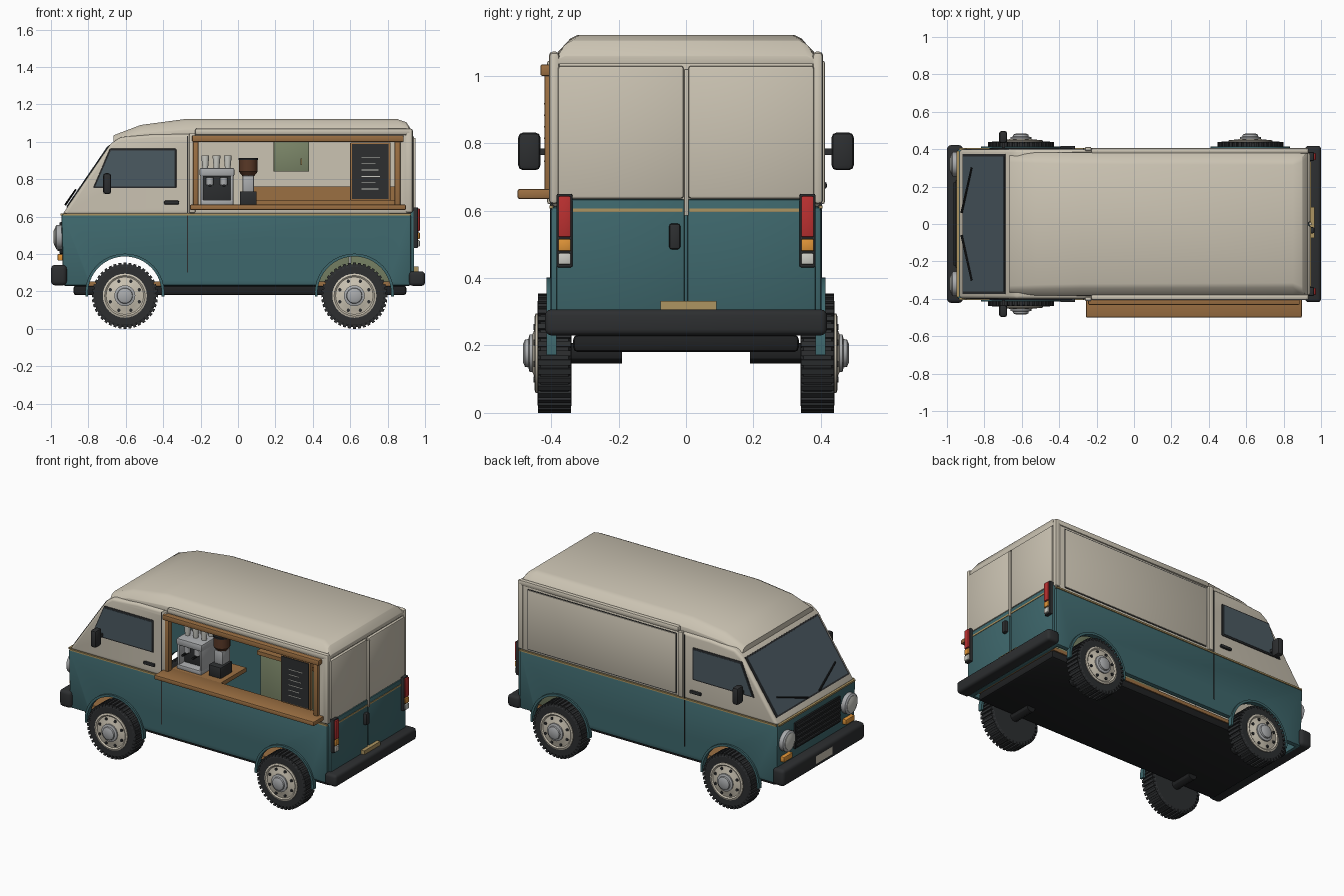
import bpy, bmesh, math
from mathutils import Vector

if "Cube" in bpy.data.objects:
    bpy.data.objects.remove(bpy.data.objects["Cube"])

COL = dict(teal=(.048, .136, .15), cream=(.6, .55, .45), wood=(.33, .16, .055), dark=(.026, .028, .03),
           black=(.014, .015, .016), glass=(.07, .1, .12), olive=(.2, .24, .14), steel=(.4, .41, .42),
           gold=(.42, .3, .12), red=(.5, .03, .03), amber=(.75, .3, .04), lamp=(.6, .6, .55), brown=(.1, .04, .02))
MATS = {}
for k, c in COL.items():
    MATS[k] = bpy.data.materials.new(k)
    MATS[k].diffuse_color = (*c, 1)


def finish(name, bm, col, bevel=0, seg=2, cutters=()):
    bmesh.ops.recalc_face_normals(bm, faces=bm.faces)
    me = bpy.data.meshes.new(name)
    bm.to_mesh(me)
    bm.free()
    ob = bpy.data.objects.new(name, me)
    bpy.context.collection.objects.link(ob)
    if col:
        me.materials.append(MATS[col])
    if bevel:
        m = ob.modifiers.new("bevel", 'BEVEL')
        m.width, m.segments, m.limit_method, m.angle_limit = bevel, seg, 'ANGLE', .5
    for c in cutters:
        m = ob.modifiers.new("cut", 'BOOLEAN')
        m.object, m.operation, m.solver = c, 'DIFFERENCE', 'EXACT'
    bpy.context.view_layer.update()
    new = bpy.data.meshes.new_from_object(ob.evaluated_get(bpy.context.evaluated_depsgraph_get()))
    ob.modifiers.clear()
    ob.data = new
    for p in new.polygons:
        p.use_smooth = True
    new.set_sharp_from_angle(angle=math.radians(30))
    return ob


def prism(name, pts, y0, y1, col, bevel=0, seg=2, cutters=()):
    """Side profile (x, z) extruded from y0 to y1."""
    bm = bmesh.new()
    f = bm.faces.new([bm.verts.new((x, y0, z)) for x, z in pts])
    g = bmesh.ops.extrude_face_region(bm, geom=[f])
    for v in g['geom']:
        if isinstance(v, bmesh.types.BMVert):
            v.co.y = y1
    return finish(name, bm, col, bevel, seg, cutters)


def box(name, x0, x1, y0, y1, z0, z1, col, bevel=0, seg=2):
    return prism(name, [(x0, z0), (x1, z0), (x1, z1), (x0, z1)], y0, y1, col, bevel, seg)


def lathe(name, prof, c, col, axis='y', s=1, n=32, lugs=0):
    """Revolve (radius, offset) points about an axis through c; lugs adds tread blocks."""
    bm = bmesh.new()
    place = {'y': lambda u, v, a: (u, a * s, v), 'x': lambda u, v, a: (a * s, u, v),
             'z': lambda u, v, a: (u, v, a * s)}[axis]
    rings = [[bm.verts.new(Vector(c) + Vector(place(r * math.cos(i * math.tau / n), r * math.sin(i * math.tau / n), a)))
              for i in range(n)] for r, a in prof]
    for p, q in zip(rings, rings[1:]):
        for i in range(n):
            bm.faces.new((p[i], p[(i + 1) % n], q[(i + 1) % n], q[i]))
    bm.faces.new(rings[0])
    bm.faces.new(rings[-1])
    for i in range(lugs):
        a0, a1 = [(i + d) * math.tau / lugs for d in (-.3, .3)]
        vs = [bm.verts.new(Vector(c) + Vector((r * math.cos(a), y, r * math.sin(a))))
              for y in (-.049, .049) for r, a in ((.155, a0), (.177, a0), (.177, a1), (.155, a1))]
        for q in ((0, 1, 2, 3), (4, 5, 6, 7), (0, 1, 5, 4), (1, 2, 6, 5), (2, 3, 7, 6), (3, 0, 4, 7)):
            bm.faces.new([vs[j] for j in q])
    return finish(name, bm, col)


def arc(x, r, a0, a1, n=24):
    return [(x + r * math.cos(math.radians(a0 + (a1 - a0) * i / n)),
             .19 + r * math.sin(math.radians(a0 + (a1 - a0) * i / n))) for i in range(n + 1)]


WX = (-.605, .622)
# Body shells with cut interior, wheel arches and serving hatch
arches = [prism("arch_cutter", arc(x, .2, 0, 350, 35), -.6, .6, None) for x in WX]
low_in = box("lower_cutter", -.91, .90, -.375, .375, .1, .8, None)
up_in = prism("upper_cutter", [(-.90, .5), (-.90, .62), (-.65, .985), (-.6, 1.01), (.9, 1.015), (.9, .5)], -.375, .375, None)
hatch = box("hatch_cutter", -.225, .85, -.6, -.3, .655, 1.005, None)
prism("lower_body", [(-.935, .23), (.925, .23), (.925, .612), (-.945, .612)], -.402, .402, 'teal', .012, 2, [low_in] + arches)
prism("upper_body", [(-.94, .61), (-.68, .99), (-.63, 1.025), (-.45, 1.04), (.925, 1.05), (.925, .61)],
      -.4, .4, 'cream', .018, 3, [up_in, hatch])
for c in arches + [low_in, up_in, hatch]:
    bpy.data.objects.remove(c)

# High roof lofted through cross-sections: x, base half-width, base z, top half-width, top z
bm = bmesh.new()
rings = []
for x, wb, zb, wt, zt in ((-.665, .37, .985, .34, 1.035), (-.52, .385, 1.02, .335, 1.09), (-.28, .385, 1.03, .33, 1.122),
                          (.85, .385, 1.035, .325, 1.122), (.9, .385, 1.035, .345, 1.105), (.93, .385, 1.035, .37, 1.06)):
    half = [(wb, zb), (wb - .004, zb + (zt - zb) * .4), (wt + .014, zt - .012), (wt - .01, zt)]
    rings.append([bm.verts.new((x, y, z)) for y, z in half] + [bm.verts.new((x, -y, z)) for y, z in half[::-1]])
for p, q in zip(rings, rings[1:]):
    for i in range(8):
        bm.faces.new((p[i], p[(i + 1) % 8], q[(i + 1) % 8], q[i]))
bm.faces.new(rings[0])
bm.faces.new(rings[-1])
finish("high_roof", bm, 'cream', .006)

# Underbody and floor
box("underbody", -.88, .9, -.335, .335, .18, .232, 'black', .015)
box("floor", -.88, .9, -.335, .335, .23, .252, 'wood')


# Windscreen and wipers, placed along the slope
def slope(t, h):
    return (-.94 + .564 * t - .825 * h, .61 + .825 * t + .564 * h)


prism("windscreen_seal", [slope(.045, -.01), slope(.45, -.01), slope(.45, .004), slope(.045, .004)], -.375, .375, 'dark')
prism("windscreen", [slope(.055, -.01), slope(.44, -.01), slope(.44, .007), slope(.055, .007)], -.362, .362, 'glass')
for s in (-1, 1):
    a, b = slope(.055, .016), slope(.15, .016)
    bm = bmesh.new()
    p, q = Vector((a[0], s * .06, a[1])), Vector((b[0], s * .3, b[1]))
    bmesh.ops.create_cone(bm, cap_ends=True, segments=8, radius1=.006, radius2=.005, depth=(q - p).length)
    bm.transform(Vector((0, 0, 1)).rotation_difference(q - p).to_matrix().to_4x4())
    bmesh.ops.translate(bm, verts=bm.verts, vec=(p + q) / 2)
    finish("wiper", bm, 'black')


# Parts on both sides
def sbox(name, s, x0, x1, y0, y1, z0, z1, col, bevel=0):
    return box(name, x0, x1, s * y0, s * y1, z0, z1, col, bevel)


for s in (-1, 1):
    prism("side_window_seal", [(-.79, .7), (-.685, .963), (-.33, .963), (-.33, .752), (-.775, .752)][1:], s * .39, s * .406, 'dark', .004)
    prism("side_window", [(-.762, .762), (-.68, .953), (-.34, .953), (-.34, .762)], s * .39, s * .409, 'glass')
    sbox("door_handle", s, -.395, -.315, .4, .418, .665, .685, 'dark', .006)
    sbox("door_seam", s, -.273, -.268, .39, .4035, .3, 1.03, 'dark')
    sbox("door_post", s, -.262, -.228, .39, .412, .62, 1.045, 'cream', .006)
    sbox("belt_trim", s, -.935, .925, .395, .405, .606, .616, 'gold')
    sbox("roof_rail", s, -.23, .93, .375, .407, 1.035, 1.072, 'cream', .012)
    sbox("rear_corner_post", s, .895, .935, .375, .407, .62, 1.07, 'cream', .012)
    sbox("mirror_arm", s, -.705, -.69, .39, .45, .765, .785, 'dark')
    sbox("mirror", s, -.722, -.678, .432, .498, .72, .832, 'dark', .015)
    for x in WX:
        prism("arch_lip", arc(x, .212, -5, 185) + arc(x, .197, 185, -5), s * .385, s * .414, 'teal')
        # Wheel
        c = (x, s * .39, .177)
        lathe("tyre", [(.1, -.05), (.155, -.05), (.168, -.042), (.168, .042), (.155, .05), (.11, .05)], c, 'dark', 'y', s, 48, 40)
        lathe("rim", [(.118, .04), (.118, .056), (.108, .06), (.1, .054), (.07, .06), (.05, .068)], c, 'cream', 'y', s)
        lathe("hub", [(.056, .05), (.056, .074), (.042, .078), (.04, .088), (.026, .094)], c, 'steel', 'y', s, 24)
        for i in range(8):
            a = (i + .5) * math.tau / 8
            lathe("rim_hole", [(.009, .05), (.009, .063)], (x + .084 * math.cos(a), s * .39, .177 + .084 * math.sin(a)), 'dark', 'y', s, 10)
        lathe("axle_stub", [(.03, -.2), (.03, 0)], c, 'black', 'y', s, 12)
    # Front lamps
    c = (-.94, s * .32, .49)
    lathe("headlamp_ring", [(.066, 0), (.066, .03), (.056, .036)], c, 'steel', 'x', -1)
    lathe("headlamp", [(.055, .02), (.052, .038), (.03, .047)], c, 'lamp', 'x', -1)
    sbox("indicator", s, -.965, -.93, .275, .365, .365, .4, 'amber', .005)
    # Rear lamps
    sbox("tail_lamp_housing", s, .92, .962, .337, .384, .432, .65, 'dark', .004)
    for n, z0, z1 in (("red", .522, .643), ("amber", .48, .516), ("lamp", .44, .474)):
        sbox("tail_lamp_" + n, s, .95, .972, .342, .379, z0, z1, n, .004)
    # Rear doors
    sbox("rear_door_upper", s, .91, .942, .007, .38, .636, 1.03, 'cream', .008)
    sbox("rear_door_lower", s, .91, .942, .004, .385, .29, .634, 'teal', .006)
    sbox("rear_belt_trim", s, .93, .945, .01, .335, .596, .606, 'gold')

# Blank panel on the far side
box("side_panel_seam", -.215, .865, .39, .402, .63, 1.025, 'dark')
box("side_panel", -.21, .86, .39, .406, .635, 1.02, 'cream', .004)

# Front and rear details
box("front_trim", -.95, -.935, -.39, .39, .606, .617, 'gold')
box("grille", -.955, -.93, -.235, .235, .4, .57, 'black', .006)
for i in range(5):
    box("grille_slat", -.964, -.95, -.225, .225, .415 + i * .031, .428 + i * .031, 'dark', .003)
box("front_bumper", -1, -.915, -.422, .422, .232, .342, 'dark', .022, 3)
box("rear_bumper", .915, 1, -.418, .418, .23, .307, 'dark', .018, 3)
box("front_plate", -1.0, -.98, -.085, .085, .26, .31, 'cream')
box("rear_plate", .935, .965, -.075, .09, .295, .332, 'gold')
box("rear_handle", .935, .965, -.05, -.017, .485, .562, 'dark', .008)
box("hinge_bar", .935, .95, -.006, .008, .585, 1.02, 'cream', .003)

# Serving hatch frame and shelf
box("hatch_header", -.245, .885, -.432, -.385, 1.0, 1.034, 'wood', .005)
box("hatch_jamb", .838, .868, -.42, -.375, .655, 1.005, 'wood', .004)
box("hatch_jamb", -.24, -.212, -.415, -.375, .655, 1.005, 'wood', .004)
box("serving_shelf", -.257, .897, -.5, -.36, .635, .664, 'wood', .006)
box("service_counter", -.225, .13, -.37, -.1, .635, .662, 'wood')

# Menu board with plain chalk strokes
box("menu_frame", .6, .815, -.415, -.395, .685, .997, 'wood', .003)
box("menu_board", .61, .805, -.42, -.4, .695, .988, 'dark')
for i in range(6):
    box("chalk_line", .66, .66 + (.09, .075, .1)[i % 3], -.422, -.41, .745 + i * .034, .749 + i * .034, 'lamp')

# Interior cabinets and back counter
box("back_counter", .08, .86, .08, .375, .665, .69, 'wood')
box("splashback", .08, .86, .355, .374, .685, .76, 'wood')
for i in range(3):
    x = .09 + i * .256
    box("cabinet", x, x + .25, .1, .33, .252, .665, 'olive', .005)
    box("cabinet_knob", x + .2, x + .21, .085, .1, .52, .57, 'gold')
box("wall_cabinet", .19, .38, .2, .374, .84, 1.01, 'olive', .004)
box("wall_cabinet_handle", .335, .343, .188, .2, .875, .91, 'gold')

# Coffee machine and cups
box("machine_base", -.2, -.025, -.345, -.13, .662, .69, 'steel', .005)
box("machine_body", -.19, -.035, -.29, -.13, .68, .83, 'dark', .005)
box("machine_side", -.2, -.185, -.34, -.13, .68, .83, 'steel', .004)
box("machine_side", -.04, -.025, -.34, -.13, .68, .83, 'steel', .004)
box("machine_top", -.205, -.02, -.345, -.125, .815, .86, 'steel', .008)
for x in (-.15, -.075):
    lathe("brew_head", [(.02, 0), (.02, .04)], (x, -.31, .77), 'steel', 'z', n=16)
    lathe("brew_handle", [(.008, -.05), (.008, .02)], (x, -.31, .765), 'black', n=10)
for x in (-.175, -.115, -.055):
    for y in (-.27, -.2):
        lathe("cup", [(.015, 0), (.021, .06), (.021, .068)], (x, y, .86), 'lamp', 'z', n=16)

# Grinder
box("grinder_base", .01, .1, -.32, -.2, .662, .735, 'dark', .006)
box("grinder_body", .025, .085, -.28, -.2, .73, .82, 'steel', .006)
lathe("grinder_hopper", [(.03, .815), (.05, .84), (.05, .905)], (.055, -.245, 0), 'brown', 'z', n=20)
lathe("grinder_lid", [(.053, .903), (.053, .914)], (.055, -.245, 0), 'black', 'z', n=20)

for m in bpy.data.materials:
    if m.users and not m.is_grease_pencil:
        m.use_nodes = True
        m.node_tree.nodes["Principled BSDF"].inputs["Base Color"].default_value = m.diffuse_color
